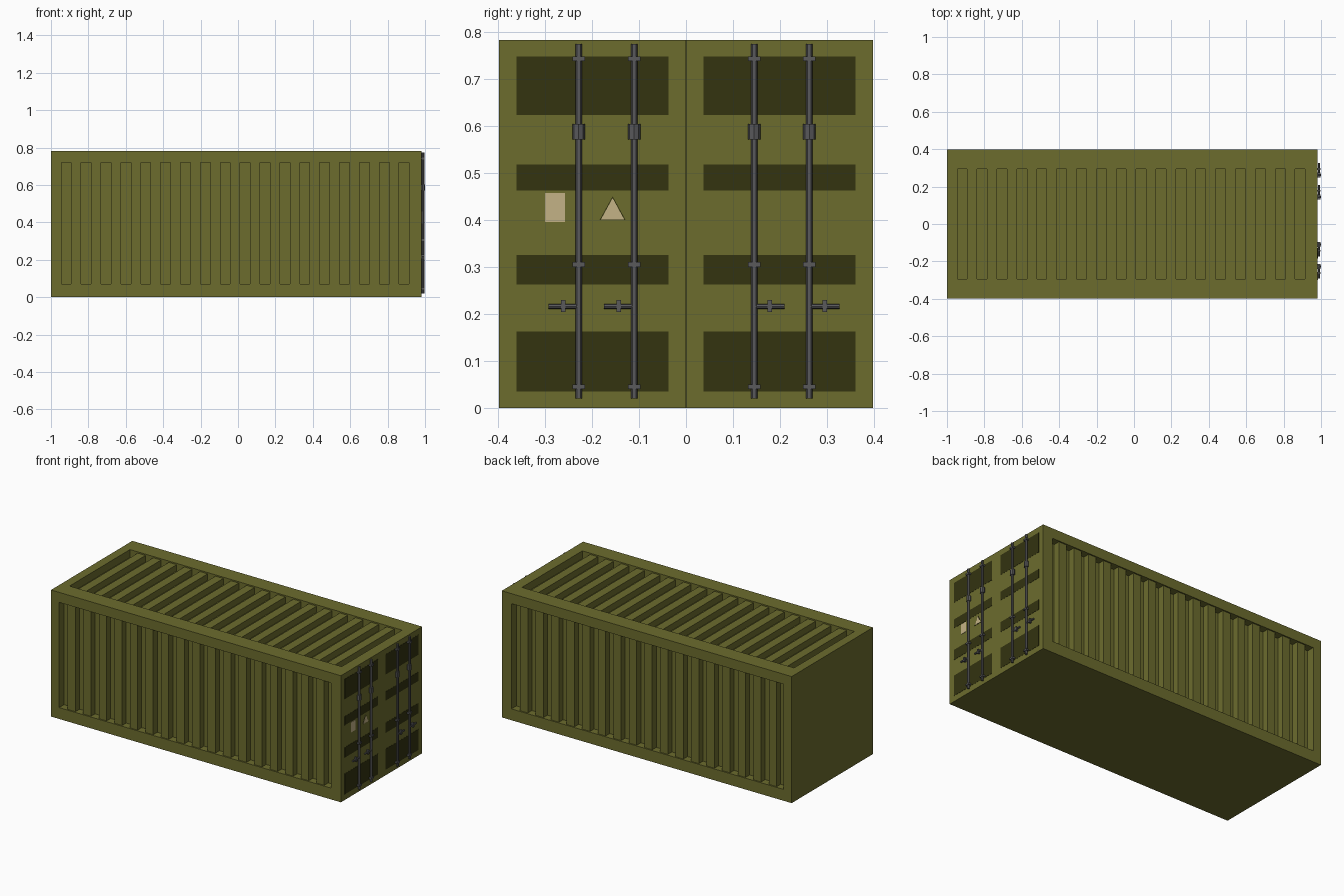
import bpy, bmesh
from mathutils import Matrix, Vector

cube = bpy.data.objects.get("Cube")
if cube:
    bpy.data.objects.remove(cube, do_unlink=True)


def material(name, r, g, b):
    m = bpy.data.materials.new(name)
    m.use_nodes = True
    m.diffuse_color = (r, g, b, 1)
    m.node_tree.nodes["Principled BSDF"].inputs["Base Color"].default_value = (r, g, b, 1)
    return m


OLIVE = material("olive paint", 0.15, 0.15, 0.027)
DARK = material("dark olive", 0.033, 0.033, 0.005)
STEEL = material("grey steel", 0.1, 0.1, 0.105)
CREAM = material("cream label", 0.55, 0.45, 0.24)


def add_box(bm, x, y, z):
    """Box from three (low, high) ranges."""
    size = [r[1] - r[0] for r in (x, y, z)]
    mid = Vector([sum(r) / 2 for r in (x, y, z)])
    bmesh.ops.create_cube(bm, size=1, matrix=Matrix.Translation(mid) @ Matrix.Diagonal((*size, 1)))


def add_rod(bm, center, radius, length, axis="Z", sides=12):
    turn = Matrix() if axis == "Z" else Matrix.Rotation(1.5707963, 4, "X")
    bmesh.ops.create_cone(bm, cap_ends=True, segments=sides, radius1=radius, radius2=radius,
                          depth=length, matrix=Matrix.Translation(center) @ turn)


def finish(bm, name, mat):
    mesh = bpy.data.meshes.new(name)
    bm.to_mesh(mesh)
    bm.free()
    mesh.materials.append(mat)
    ob = bpy.data.objects.new(name, mesh)
    bpy.context.collection.objects.link(ob)
    return ob


def boxes(name, mat, ranges):
    bm = bmesh.new()
    for r in ranges:
        add_box(bm, *r)
    return finish(bm, name, mat)


W, H = 0.397, 0.782           # half width, height
BACK, END = -1.0, 0.977       # body ends; doors sit on END
X0, X1 = -0.945, 0.915        # corrugated panel length
Z0, Z1, YT = 0.07, 0.72, 0.295
DEPTH, SUNK = 0.048, 0.008    # groove depth, rib setback

# Body with a pocket in the roof and both long sides
body = boxes("body", OLIVE, [((BACK, END), (-W, W), (0, H))])
cutter = boxes("pocket_cutter", OLIVE, [
    ((X0, X1), (-W - 0.1, -W + DEPTH), (Z0, Z1)),
    ((X0, X1), (W - DEPTH, W + 0.1), (Z0, Z1)),
    ((X0, X1), (-YT, YT), (H - DEPTH, H + 0.1)),
])
cutter.hide_render = True
mod = body.modifiers.new("pockets", "BOOLEAN")
mod.operation = "DIFFERENCE"
mod.solver = "EXACT"
mod.object = cutter
bpy.context.view_layer.objects.active = body
bpy.ops.object.modifier_apply(modifier=mod.name)
bpy.data.objects.remove(cutter, do_unlink=True)

# Corrugation ribs: every second strip is raised
STRIPS = 35
step = (X1 - X0) / STRIPS
spans = [(X0 + i * step, X0 + (i + 1) * step) for i in range(1, STRIPS, 2)]
low, high = W - DEPTH, W - SUNK
boxes("front_ribs", OLIVE, [(s, (-high, -low), (Z0, Z1)) for s in spans])
boxes("back_ribs", OLIVE, [(s, (low, high), (Z0, Z1)) for s in spans])
boxes("roof_ribs", OLIVE, [(s, (-YT, YT), (H - DEPTH, H - SUNK)) for s in spans])

# Door leaves with dark panels
FACE = 0.981
PANELS = [(0.035, 0.163), (0.262, 0.325), (0.462, 0.517), (0.623, 0.747)]
for name, y, py in (("right_door", (-W, -0.001), (-0.36, -0.037)),
                    ("left_door", (0.001, W), (0.037, 0.36))):
    boxes(name, OLIVE, [((END, FACE), y, (0, H))])
    boxes(name + "_panels", DARK, [((FACE - 0.002, FACE + 0.001), py, z) for z in PANELS])

# Locking rods with clamps and handles
ROD_X = 0.989
for i, (y, side) in enumerate(((-0.228, -1), (-0.11, -1), (0.145, 1), (0.262, 1)), 1):
    bm = bmesh.new()
    add_rod(bm, (ROD_X, y, 0.397), 0.0068, 0.754)
    finish(bm, f"locking_rod_{i}", STEEL)

    clamps = [((FACE, 0.998), (y - 0.013, y + 0.013), (z - 0.005, z + 0.005))
              for z in (0.045, 0.305, 0.742)]
    boxes(f"rod_clamps_{i}", STEEL, clamps)
    bm = bmesh.new()
    add_rod(bm, (0.987, y, 0.587), 0.0135, 0.032, sides=8)
    finish(bm, f"rod_sleeve_{i}", STEEL)

    bm = bmesh.new()
    add_rod(bm, (ROD_X, y + side * 0.032, 0.216), 0.0055, 0.064, axis="Y", sides=8)
    add_box(bm, (FACE, 0.996), (y + side * 0.033 - 0.005, y + side * 0.033 + 0.005), (0.204, 0.229))
    finish(bm, f"handle_{i}", STEEL)

# Labels on the right door
boxes("square_label", CREAM, [((FACE, FACE + 0.002), (-0.3, -0.257), (0.395, 0.457))])


def triangle(name, mat, x, half, bottom, top):
    bm = bmesh.new()
    corners = [(x, -0.156 - half, bottom), (x, -0.156 + half, bottom), (x, -0.156, top)]
    face = bm.faces.new([bm.verts.new(c) for c in corners])
    ext = bmesh.ops.extrude_face_region(bm, geom=[face])
    for v in ext["geom"]:
        if isinstance(v, bmesh.types.BMVert):
            v.co.x = FACE - 0.001
    bmesh.ops.recalc_face_normals(bm, faces=bm.faces)
    finish(bm, name, mat)


triangle("triangle_border", DARK, FACE + 0.0015, 0.028, 0.399, 0.45)
triangle("triangle_label", CREAM, FACE + 0.0025, 0.0245, 0.401, 0.446)

# Smooth only the round rods
for ob in bpy.context.collection.objects:
    ob.select_set(ob.name.startswith("locking_rod"))
bpy.context.view_layer.objects.active = bpy.data.objects["locking_rod_1"]
bpy.ops.object.shade_smooth_by_angle()
